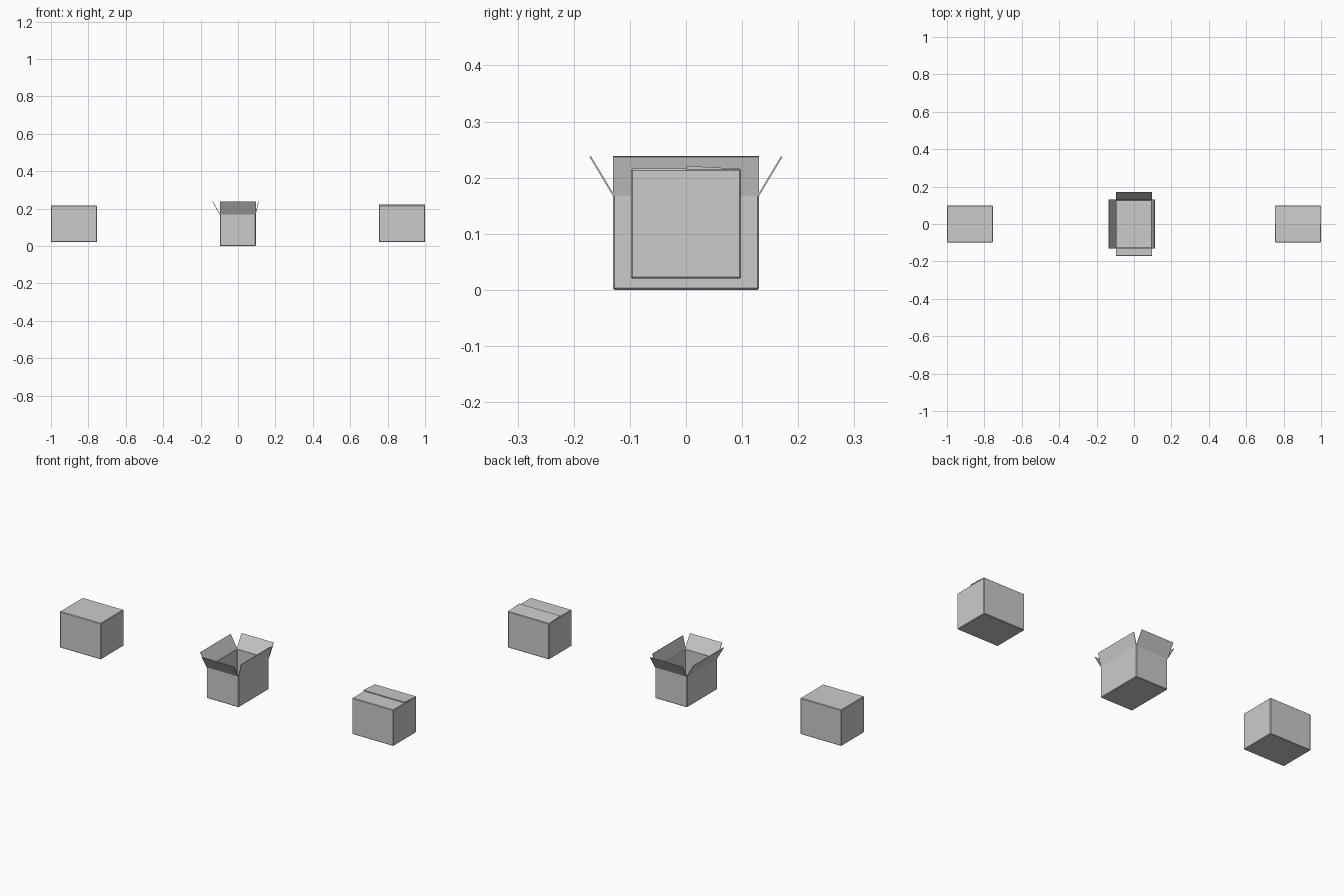
import bpy, bmesh
from mathutils import Vector

if "Cube" in bpy.data.objects:
    bpy.data.objects.remove(bpy.data.objects["Cube"])

T = 0.003  # cardboard thickness


def finish(name, bm):
    bmesh.ops.recalc_face_normals(bm, faces=bm.faces)
    me = bpy.data.meshes.new(name)
    bm.to_mesh(me)
    bm.free()
    ob = bpy.data.objects.new(name, me)
    bpy.context.collection.objects.link(ob)
    return ob


def block(name, lo, hi, open_top=False):
    """Carton body between two corners, with slightly worn edges."""
    lo, hi = Vector(lo), Vector(hi)
    bm = bmesh.new()
    bmesh.ops.create_cube(bm, size=1)
    for v in bm.verts:
        v.co = Vector([lo[i] if v.co[i] < 0 else hi[i] for i in range(3)])
    if open_top:
        top = [f for f in bm.faces if f.calc_center_median().z > hi.z - 1e-5]
        bmesh.ops.delete(bm, geom=top, context='FACES_ONLY')
    edges = [e for e in bm.edges if len(e.link_faces) == 2]
    bmesh.ops.bevel(bm, geom=edges, offset=0.003, segments=1, affect='EDGES')
    ob = finish(name, bm)
    if open_top:
        m = ob.modifiers.new("thickness", 'SOLIDIFY')
        m.thickness = T
        m.offset = -1
    return ob


def flap(name, a, b, lean):
    """Thin sheet hinged on edge a-b and rising along lean."""
    a, b, lean = Vector(a), Vector(b), Vector(lean)
    n = (b - a).cross(lean).normalized() * T
    centre = (a + b) / 2
    if n.dot(Vector((centre.x, centre.y, 0))) > 0:
        n = -n  # thickness goes inward
    bm = bmesh.new()
    f = bm.faces.new([bm.verts.new(p) for p in (a, b, b + lean, a + lean)])
    ext = bmesh.ops.extrude_face_region(bm, geom=[f], use_keep_orig=True)
    for v in ext["geom"]:
        if isinstance(v, bmesh.types.BMVert):
            v.co += n
    return finish(name, bm)


# Open carton in the middle
X0, X1, Y, H = -0.097, 0.095, 0.13, 0.167
block("open_carton_body", (X0, -Y, 0), (X1, Y, H), open_top=True)
flap("open_flap_left", (X0, -Y, H), (X0, Y, H), (-0.04, 0, 0.07))
flap("open_flap_right", (X1, -Y, H), (X1, Y, H), (0.016, 0, 0.07))
for s, side in ((-1, "front"), (1, "back")):
    flap("open_flap_" + side, (X0, s * Y, H), (X1, s * Y, H), (0, s * 0.042, 0.07))

# Closed cartons at either side
W, Z0, Z1 = 0.098, 0.02, 0.216
block("closed_carton_left", (-1, -W, Z0), (-0.754, W, Z1))
block("closed_carton_right", (0.753, -W, Z0), (1, W, Z1))

# Back lid flap of the right carton, lifted a little along the centre seam
bm = bmesh.new()
profile = [(0, Z1 - 0.001), (W - 0.002, Z1 - 0.001), (W - 0.002, Z1), (0, Z1 + 0.005)]
f = bm.faces.new([bm.verts.new((0.753, y, z)) for y, z in profile])
ext = bmesh.ops.extrude_face_region(bm, geom=[f], use_keep_orig=True)
for v in ext["geom"]:
    if isinstance(v, bmesh.types.BMVert):
        v.co.x = 1.0
finish("closed_lid_flap_raised", bm)
